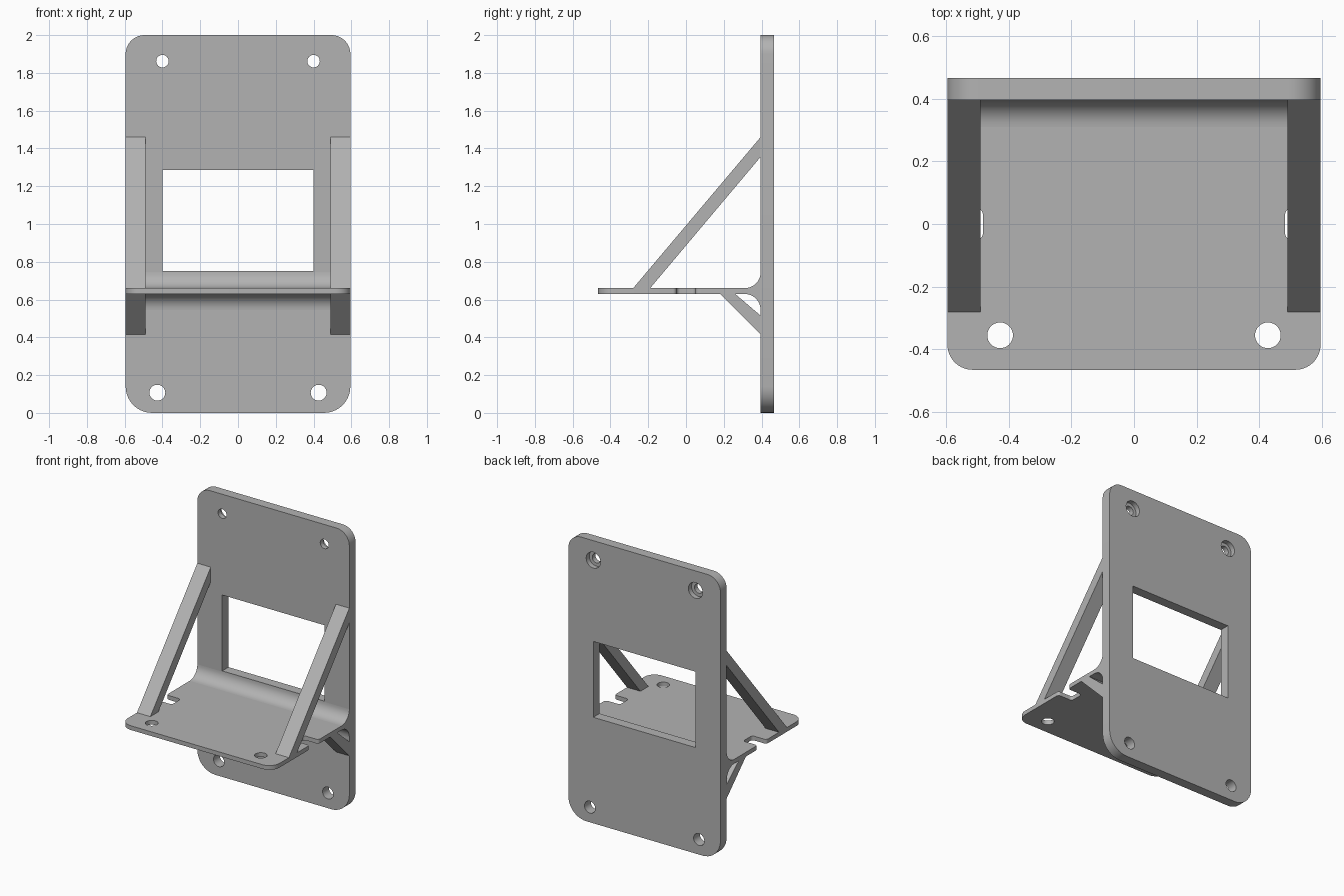
import bpy, bmesh
from math import sin, cos, pi, radians
from mathutils import Vector

old = bpy.data.objects.get("Cube")
if old:
    bpy.data.objects.remove(old, do_unlink=True)

GREY = (0.45, 0.45, 0.45, 1)
mat = bpy.data.materials.new("plain grey")
mat.use_nodes = True
mat.diffuse_color = GREY
mat.node_tree.nodes["Principled BSDF"].inputs["Base Color"].default_value = GREY

HALF = 0.595                  # half width of the bracket
FRONT, BACK = 0.395, 0.465    # faces of the back plate
LOW, TOP = 0.63, 0.66         # faces of the shelf
ROOT = 0.31                   # where the shelf meets its fillets
INNER = 0.49                  # inner side of the struts

# Maps from a profile point (a, b) and a depth d to space
TO_SPACE = {
    "x": lambda a, b, d: (d, a, b),
    "y": lambda a, b, d: (a, d, b),
    "z": lambda a, b, d: (a, b, d),
}


def arc(a, b, r, start, end, steps=10):
    angles = [radians(start + (end - start) * i / steps) for i in range(steps + 1)]
    return [(a + r * cos(t), b + r * sin(t)) for t in angles]


def rounded(a0, b0, a1, b1, low=0, high=0):
    """Rectangle with its own corner radius for the low and high edges."""
    pts = []
    for a, b, sa, sb, r, start in ((a0, b0, 1, 1, low, 180), (a1, b0, -1, 1, low, 270),
                                   (a1, b1, -1, -1, high, 0), (a0, b1, 1, -1, high, 90)):
        pts += arc(a + sa * r, b + sb * r, r, start, start + 90) if r else [(a, b)]
    return pts


def circle(a, b, r):
    return arc(a, b, r, 0, 360, 32)[:-1]


def prism(name, pts, axis, d0, d1):
    bm = bmesh.new()
    place = TO_SPACE[axis]
    face = bm.faces.new([bm.verts.new(place(a, b, d0)) for a, b in pts])
    ext = bmesh.ops.extrude_face_region(bm, geom=[face])
    move = Vector(place(0, 0, d1 - d0))
    bmesh.ops.translate(bm, vec=move,
                        verts=[v for v in ext["geom"] if isinstance(v, bmesh.types.BMVert)])
    bmesh.ops.recalc_face_normals(bm, faces=bm.faces)
    mesh = bpy.data.meshes.new(name)
    bm.to_mesh(mesh)
    bm.free()
    mesh.materials.append(mat)
    obj = bpy.data.objects.new(name, mesh)
    bpy.context.collection.objects.link(obj)
    return obj


def cut(obj, cutters):
    """Subtract the cutters, bake the result and drop the cutters."""
    for c in cutters:
        c.hide_render = True
        mod = obj.modifiers.new("cut", "BOOLEAN")
        mod.operation, mod.solver, mod.object = "DIFFERENCE", "EXACT", c
    bpy.context.view_layer.update()
    graph = bpy.context.evaluated_depsgraph_get()
    baked = bpy.data.meshes.new_from_object(obj.evaluated_get(graph))
    obj.modifiers.clear()
    obj.data = baked
    for c in cutters:
        bpy.data.objects.remove(c, do_unlink=True)


# Back plate with window, screw holes and counterbores on the back
plate = prism("back_plate", rounded(-HALF, 0, HALF, 2, 0.14, 0.1), "y", FRONT, BACK)
cutters = [prism("window_cutter", rounded(-0.4, 0.75, 0.4, 1.287), "y", 0.3, 0.6)]
for s in (-1, 1):
    cutters += [
        prism("upper_hole_cutter", circle(s * 0.4, 1.862, 0.033), "y", 0.3, 0.6),
        prism("counterbore_cutter", circle(s * 0.4, 1.862, 0.056), "y", 0.43, 0.6),
        prism("lower_hole_cutter", circle(s * 0.427, 0.107, 0.042), "y", 0.3, 0.6),
    ]
cut(plate, cutters)

# Shelf with front holes and a rounded notch in each side
shelf = prism("shelf", rounded(-HALF, -BACK, HALF, ROOT, 0.08), "z", LOW, TOP)
cutters = []
for s in (-1, 1):
    notch = arc(0.502, 0.03, 0.02, 180, 90, 6) + arc(0.575, 0.07, 0.02, 270, 360, 6)
    notch = [(a, b) for a, b in notch] + [(0.7, 0.07)]
    notch += [(a, -b) for a, b in reversed(notch)]
    cutters += [
        prism("shelf_hole_cutter", circle(s * 0.427, -0.355, 0.041), "z", 0.5, 0.8),
        prism("notch_cutter", [(s * a, b) for a, b in notch], "z", 0.5, 0.8),
    ]
cut(shelf, cutters)

# Flared root joining the shelf to the plate
r = FRONT - ROOT
root = arc(ROOT, TOP + r, r, 270, 360) + arc(ROOT, LOW - r, r, 0, 90)
fillet = prism("shelf_root", root, "x", -HALF, HALF)

# Diagonal struts above and short braces below, on both sides
parts = [plate, shelf, fillet]
strut = [(-0.28, TOP), (-0.19, TOP), (FRONT, 1.355), (FRONT, 1.46)]
brace = [(0.18, LOW), (0.26, LOW), (FRONT, 0.515), (FRONT, 0.415)]
for s, side in ((-1, "right"), (1, "left")):
    parts.append(prism(side + "_strut", strut, "x", s * INNER, s * HALF))
    parts.append(prism(side + "_brace", brace, "x", s * INNER, s * HALF))

# Smooth the round corners, keep the edges sharp
bpy.ops.object.select_all(action="DESELECT")
for p in parts:
    p.select_set(True)
bpy.context.view_layer.objects.active = plate
bpy.ops.object.shade_smooth_by_angle(angle=radians(30))
